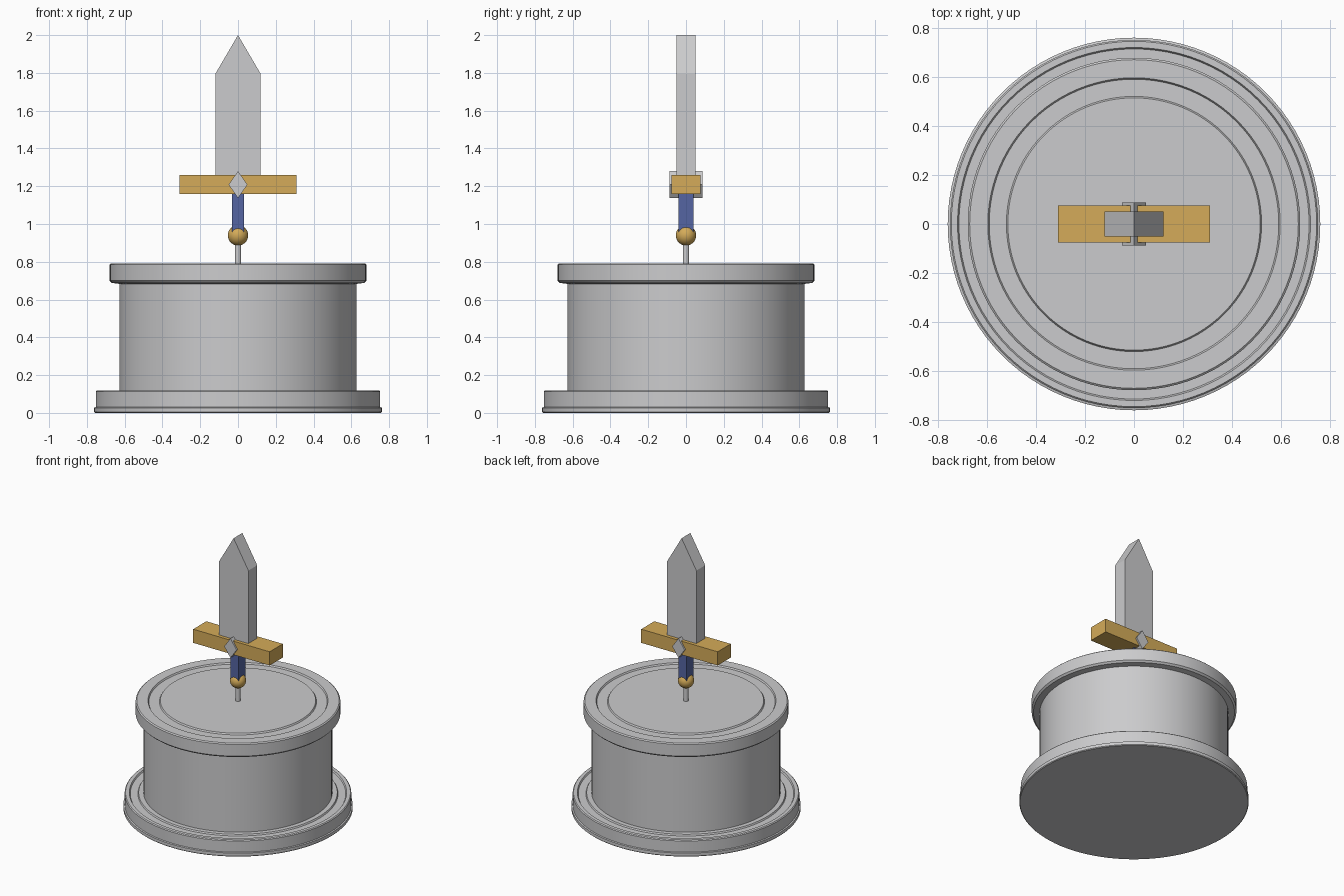
import bpy, bmesh, math

if "Cube" in bpy.data.objects:
    bpy.data.objects.remove(bpy.data.objects["Cube"])


def material(name, rgb):
    m = bpy.data.materials.new(name)
    m.diffuse_color = (*rgb, 1)
    m.use_nodes = True
    m.node_tree.nodes["Principled BSDF"].inputs["Base Color"].default_value = m.diffuse_color
    return m


GREY = material("stone_grey", (0.60, 0.60, 0.61))
GOLD = material("gold", (0.66, 0.41, 0.10))
BLUE = material("grip_blue", (0.09, 0.13, 0.36))


def add(name, bm, mat, smooth=False):
    bmesh.ops.recalc_face_normals(bm, faces=bm.faces)
    me = bpy.data.meshes.new(name)
    bm.to_mesh(me)
    bm.free()
    me.materials.append(mat)
    ob = bpy.data.objects.new(name, me)
    bpy.context.collection.objects.link(ob)
    if smooth:
        bpy.ops.object.select_all(action='DESELECT')
        bpy.context.view_layer.objects.active = ob
        ob.select_set(True)
        bpy.ops.object.shade_smooth_by_angle(angle=math.radians(30))
    return ob


def lathe(name, profile, mat, steps=96):
    """Spin (radius, height) points around z."""
    bm = bmesh.new()
    vs = [bm.verts.new((r, 0, z)) for r, z in profile]
    es = [bm.edges.new(p) for p in zip(vs, vs[1:])]
    bmesh.ops.spin(bm, geom=vs + es, cent=(0, 0, 0), axis=(0, 0, 1),
                   angle=2 * math.pi, steps=steps)
    bmesh.ops.remove_doubles(bm, verts=bm.verts, dist=1e-5)
    return add(name, bm, mat, True)


def prism(name, outline, half_depth, mat):
    """Extrude an (x, z) outline symmetrically along y."""
    bm = bmesh.new()
    f = bm.faces.new([bm.verts.new((x, -half_depth, z)) for x, z in outline])
    ext = bmesh.ops.extrude_face_region(bm, geom=[f])["geom"]
    bmesh.ops.translate(bm, vec=(0, 2 * half_depth, 0),
                        verts=[v for v in ext if isinstance(v, bmesh.types.BMVert)])
    return add(name, bm, mat)


def rect(w, z0, z1):
    return [(-w, z0), (w, z0), (w, z1), (-w, z1)]


# Pedestal with grooved foot, drum and overhanging grooved cap
lathe("pedestal", [
    (0, 0), (0.757, 0), (0.762, 0.005), (0.762, 0.027), (0.753, 0.03),
    (0.753, 0.112), (0.747, 0.118), (0.722, 0.118), (0.716, 0.108),
    (0.665, 0.108), (0.660, 0.118), (0.627, 0.118), (0.627, 0.683),
    (0.668, 0.688), (0.680, 0.70), (0.680, 0.785), (0.672, 0.792),
    (0.598, 0.792), (0.592, 0.782), (0.522, 0.782), (0.516, 0.792),
    (0, 0.792)], GREY)

# Thin pin holding the sword up
lathe("support_pin", [(0, 0.78), (0.017, 0.78), (0.017, 0.92), (0, 0.92)], GREY, 16)

# Round pommel
bm = bmesh.new()
bmesh.ops.create_uvsphere(bm, u_segments=32, v_segments=16, radius=0.054)
bmesh.ops.translate(bm, verts=bm.verts, vec=(0, 0, 0.94))
add("pommel", bm, GOLD, True)

# Grip, guard, diamond ornament and pointed blade
prism("grip", rect(0.033, 0.94, 1.17), 0.04, BLUE)
prism("guard", rect(0.31, 1.16, 1.26), 0.076, GOLD)
prism("diamond_ornament", [(0, 1.137), (0.05, 1.208), (0, 1.28), (-0.05, 1.208)],
      0.088, GREY)
prism("blade", [(-0.12, 1.25), (0.12, 1.25), (0.12, 1.795), (0, 2.0), (-0.12, 1.795)],
      0.051, GREY)
